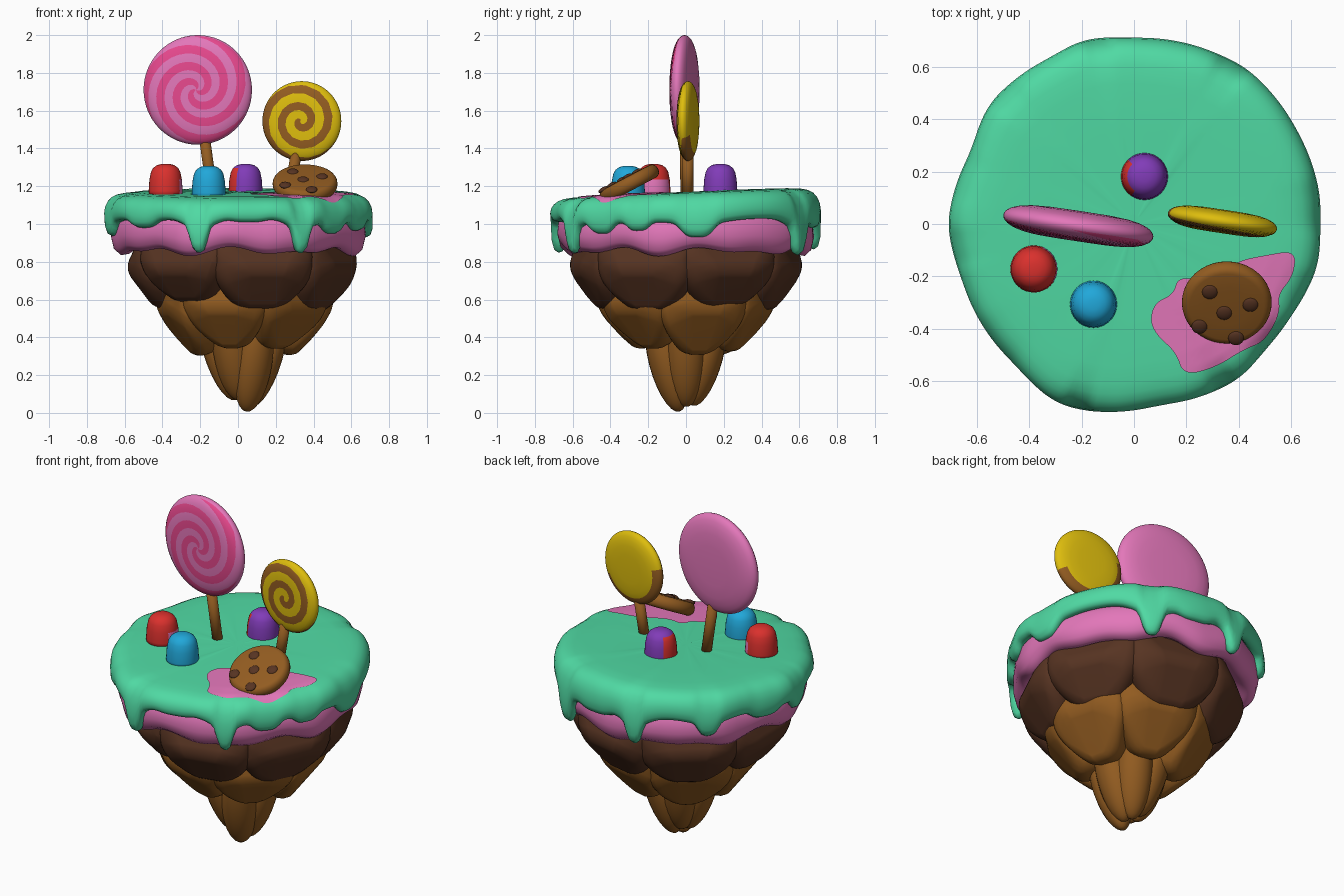
import bpy, bmesh, random
from math import sin, cos, pi, tau, atan2, hypot, exp, radians
from mathutils import Vector, Matrix
from mathutils.bvhtree import BVHTree

random.seed(4)
if "Cube" in bpy.data.objects:
    bpy.data.objects.remove(bpy.data.objects["Cube"])


def colour(name, r, g, b):
    m = bpy.data.materials.new(name)
    m.use_nodes = True
    m.diffuse_color = (r, g, b, 1)
    m.node_tree.nodes["Principled BSDF"].inputs["Base Color"].default_value = (r, g, b, 1)
    return m


MINT = colour("mint", .08, .7, .37)
PINK = colour("pink", .77, .185, .49)
HOT = colour("hot pink", .8, .065, .27)
YELLOW = colour("yellow", .73, .51, .004)
BISCUIT = colour("biscuit brown", .29, .107, .015)
CHOC = colour("chocolate", .095, .034, .016)
RED = colour("red", .7, .03, .026)
BLUE = colour("blue", .015, .39, .7)
PURPLE = colour("purple", .22, .045, .48)


def add(name, bm, mats, matrix=None):
    bmesh.ops.recalc_face_normals(bm, faces=bm.faces[:])
    for f in bm.faces:
        f.smooth = True
    me = bpy.data.meshes.new(name)
    bm.to_mesh(me)
    bm.free()
    for m in mats:
        me.materials.append(m)
    ob = bpy.data.objects.new(name, me)
    bpy.context.collection.objects.link(ob)
    if matrix:
        ob.matrix_world = matrix
    return ob


def loft(rows, rule=None, caps=(True, True)):
    """Skin closed rings of points; rule(row, column) picks the material."""
    bm = bmesh.new()
    vs = [[bm.verts.new(p) for p in row] for row in rows]
    n = len(rows[0])
    for i in range(len(vs) - 1):
        for j in range(n):
            k = (j + 1) % n
            f = bm.faces.new((vs[i][j], vs[i][k], vs[i + 1][k], vs[i + 1][j]))
            f.material_index = rule(i, j) if rule else 0
    for use, ring in zip(caps, (vs[0], vs[-1])):
        if use:
            bm.faces.new(ring)
    return bm


def lathe(profile, n=32):
    return [[(r * cos(tau * j / n), r * sin(tau * j / n), z) for j in range(n)] for r, z in profile]


def ball(name, mat, matrix):
    bm = bmesh.new()
    bmesh.ops.create_uvsphere(bm, u_segments=20, v_segments=14, radius=1)
    add(name, bm, [mat], matrix)


# Rim outline shared by both icings
OUTLINE = [(.71, 0), (.71, .1), (.62, .36), (.42, .6), (.34, .64), (0, .71), (-.2, .7), (-.31, .64),
           (-.55, .46), (-.62, .28), (-.71, 0), (-.66, -.2), (-.6, -.35), (-.45, -.54), (-.3, -.68),
           (-.2, -.71), (.1, -.69), (.25, -.66), (.4, -.59), (.5, -.48), (.6, -.35), (.7, -.16)]
POLAR = sorted((atan2(y, x) % tau, hypot(x, y)) for x, y in OUTLINE)
POLAR.append((POLAR[0][0] + tau, POLAR[0][1]))


def raw_radius(a):
    a %= tau
    for (a0, r0), (a1, r1) in zip(POLAR, POLAR[1:]):
        if a0 <= a <= a1:
            return r0 + (r1 - r0) * (a - a0) / (a1 - a0)


def rim(a):
    return sum(raw_radius(a + radians(d)) for d in (-4, -2, 0, 2, 4)) / 5


# Drips: angle in degrees, length, width in degrees
DRIPS = [(58, .19, 5), (80, .05, 9), (101, .16, 4), (135, .1, 5), (165, .06, 8), (188, .09, 6), (222, .05, 9),
         (253, .18, 4), (275, .02, 8), (299, .18, 4), (318, .08, 7), (338, .06, 6), (5, .1, 8)]


def drip(a):
    total = 0
    for d, length, w in DRIPS:
        off = abs((a - radians(d) + pi) % tau - pi) / radians(w)
        total += length * (.35 * exp(-(off / 2) ** 2) + .65 * exp(-off ** 4))
    return total


def icing(profile, scale, low, top, n=240):
    rows = []
    for rf, zf in profile:
        row = []
        for j in range(n):
            a = tau * j / n
            r = rim(a) * scale * rf
            x, y = r * cos(a), r * sin(a)
            row.append((x, y, low(a) + zf * (top(x, y) - low(a))))
        rows.append(row)
    return rows


mint_rows = icing([(.88, .5), (.91, .12), (.93, .02), (.955, 0), (.985, .05), (1, .18), (1.002, .36), (.995, .55),
                   (.975, .72), (.945, .85), (.905, .93), (.85, .975), (.75, 1), (.5, 1.01), (.25, 1.01), (.05, 1.01)],
                  1, lambda a: 1.03 - drip(a), lambda x, y: 1.167 + .042 * y)
mint_bm = loft(mint_rows)
tree = BVHTree.FromBMesh(mint_bm)
add("mint_icing", mint_bm, [MINT])

pink_rows = icing([(.6, .2), (.82, .15), (.88, .02), (.93, 0), (.98, .12), (1, .35), (.99, .65), (.93, .9), (.8, 1)],
                  .95, lambda a: .855 + .014 * sin(7 * a) + .012 * sin(11 * a + 1), lambda x, y: 1.09)
add("pink_icing", loft(pink_rows), [PINK])

# Pink syrup puddle draped over the icing
pts = [Vector(p) for p in [(.06, -.37), (.08, -.3), (.15, -.27), (.17, -.2), (.27, -.22), (.4, -.14), (.5, -.12),
                           (.62, -.1), (.61, -.2), (.55, -.27), (.56, -.34), (.5, -.45), (.42, -.48), (.31, -.55),
                           (.19, -.58), (.16, -.49), (.09, -.43)]]
for _ in range(3):
    pts = [q for a, b in zip(pts, pts[1:] + pts[:1]) for q in (a * .75 + b * .25, a * .25 + b * .75)]
mid = Vector((.35, -.32))
puddle = []
for k in range(1, 15):
    row = []
    for p in pts:
        x, y = mid + (p - mid) * k / 14
        row.append((x, y, tree.ray_cast(Vector((x, y, 3)), Vector((0, 0, -1)))[0].z + .006))
    puddle.append(row)
add("syrup_puddle", loft(puddle, caps=(True, False)), [PINK])


# Boulders: rounded hulls set in rings, tapering downwards
def boulder(name, angle, half, shift, top, belly, bulge, foot, core, mat, soft):
    def at(d, rz):
        return Vector((rz[0] * cos(angle + d) + shift, rz[0] * sin(angle + d), rz[1]))
    bm = bmesh.new()
    spots = [at(s * half, rz) for s in (-1, 1) for rz in (top, belly)]
    spots += [at(s * half * .5, foot) for s in (-1, 1)]
    spots += [at(s * half * .45, bulge) for s in (-1, 1)]
    spots += [at(s * half, (core, z)) for s in (-1, 1) for z in (top[1], foot[1] + .06)]
    for p in spots:
        bm.verts.new(p)
    hull = bmesh.ops.convex_hull(bm, input=bm.verts[:])
    junk = {g for g in hull["geom_interior"] if isinstance(g, bmesh.types.BMVert)}
    bmesh.ops.delete(bm, geom=list(junk), context='VERTS')
    bmesh.ops.dissolve_limit(bm, angle_limit=.06, verts=bm.verts[:], edges=bm.edges[:])
    ob = add(name, bm, [mat])
    bev = ob.modifiers.new("rounding", 'BEVEL')
    bev.width, bev.segments, bev.limit_method = soft, 5, 'NONE'
    ob.modifiers.new("shading", 'WEIGHTED_NORMAL')


for i in range(7):
    j = random.uniform(-.03, .03)
    boulder(f"upper_boulder_{i}", radians(-77) + i * tau / 7, tau / 14 + .05, .02, (.61, .94), (.59, .71 + j),
            (.635, .76), (.47, .55 + j), .2, CHOC, .055)
for i in range(6):
    j = random.uniform(-.03, .03)
    boulder(f"middle_boulder_{i}", radians(-106) + i * tau / 6, tau / 12 + .06, .035, (.5, .78), (.44, .48 + j),
            (.48, .55), (.28, .31 + j), .12, BISCUIT, .05)

# Almond petals closing the bottom tip
for i in range(6):
    a = radians(-60) + i * tau / 6
    z = .27 if i == 0 else random.uniform(.29, .34)
    ball(f"lower_petal_{i}", BISCUIT, Matrix.Translation((.025 + .12 * cos(a), .12 * sin(a), z))
         @ Matrix.Rotation(a, 4, 'Z') @ Matrix.Rotation(radians(17), 4, 'Y') @ Matrix.Diagonal((.09, .1, .275, 1)))


# Lollipops: domed discs whose grid is twisted so that spiral arms follow its columns
def lollipop(name, centre, radius, half, arms, turns, start, share, reach, base, arm, stick_foot):
    n, flat = 72, 30
    dome = lambda f: half * (1 - f ** 4) ** .5
    prof = [(f, dome(f)) for f in (.01 + .89 * k / flat for k in range(flat + 1))]
    prof += [((1 - (d / half) ** 2) ** .25, d) for d in (dome(.9) * (1 - t / 6) for t in range(1, 12))]
    prof += [(f, -dome(f)) for f in (.9, .8, .65, .4, .05)]
    rows = []
    for f, d in prof:
        tw = start + turns * tau * (f - 1) if d > 0 else start
        rows.append([(f * radius * cos(tau * j / n + tw), -d, f * radius * sin(tau * j / n + tw)) for j in range(n)])
    rule = lambda i, j: int(i < flat + reach and (j * arms / n) % 1 < share)
    turn = Matrix.Translation(centre) @ Matrix.Rotation(-.15, 4, 'Z')
    add(name, loft(rows, rule), [base, arm], turn)
    # stick
    foot = Vector(stick_foot)
    axis = Vector(centre) - foot
    length = axis.length - radius * .8
    add(name + "_stick", loft(lathe([(.029, 0), (.029, length)], 16)), [BISCUIT],
        Matrix.Translation(foot) @ axis.to_track_quat('Z', 'Y').to_matrix().to_4x4())


lollipop("large_lollipop", (-.213, -.008, 1.71), .29, .058, 3, 1.05, radians(43), .5, 3, PINK, HOT, (-.13, 0, 1.12))
lollipop("small_lollipop", (.338, .01, 1.545), .211, .045, 1, 2.3, radians(165), .46, 13, YELLOW, BISCUIT,
         (.265, .01, 1.12))

# Gumdrops, two of them with a patch of second colour: rows covered, direction, spread
DROP = [(.088, 0), (.09, .03), (.086, .09), (.078, .13), (.066, .152), (.045, .167), (.02, .173)]
for name, x, y, z, mats, high, facing, spread in [
        ("red_gumdrop", -.383, -.172, 1.145, [RED, PINK], 2, 15, .6),
        ("blue_gumdrop", -.155, -.307, 1.135, [BLUE], 0, 0, 1),
        ("purple_gumdrop", .04, .182, 1.145, [PURPLE, RED], 4, 185, .68)]:
    patch = lambda i, j: int(i < high and cos(tau * (j + .5) / 32 - radians(facing)) > spread)
    add(name, loft(lathe(DROP), patch), mats, Matrix.Translation((x, y, z)))

# Tilted cookie with chips
tilt = Matrix.Translation((.355, -.3, 1.213)) @ Matrix.Rotation(radians(28), 4, 'X')
edge = [(.142 + .03 * cos(t * pi / 10), .037 * sin(t * pi / 10)) for t in range(-5, 6)]
add("cookie", loft(lathe([(.08, -.037)] + edge + [(.08, .04)], 40)), [BISCUIT], tilt)
for i, (x, y) in enumerate([(-.065, .065), (.09, .01), (-.01, -.025), (-.105, -.085), (.035, -.135)]):
    ball(f"cookie_chip_{i}", CHOC, tilt @ Matrix.Translation((x, y, .037)) @ Matrix.Diagonal((.03, .03, .013, 1)))
